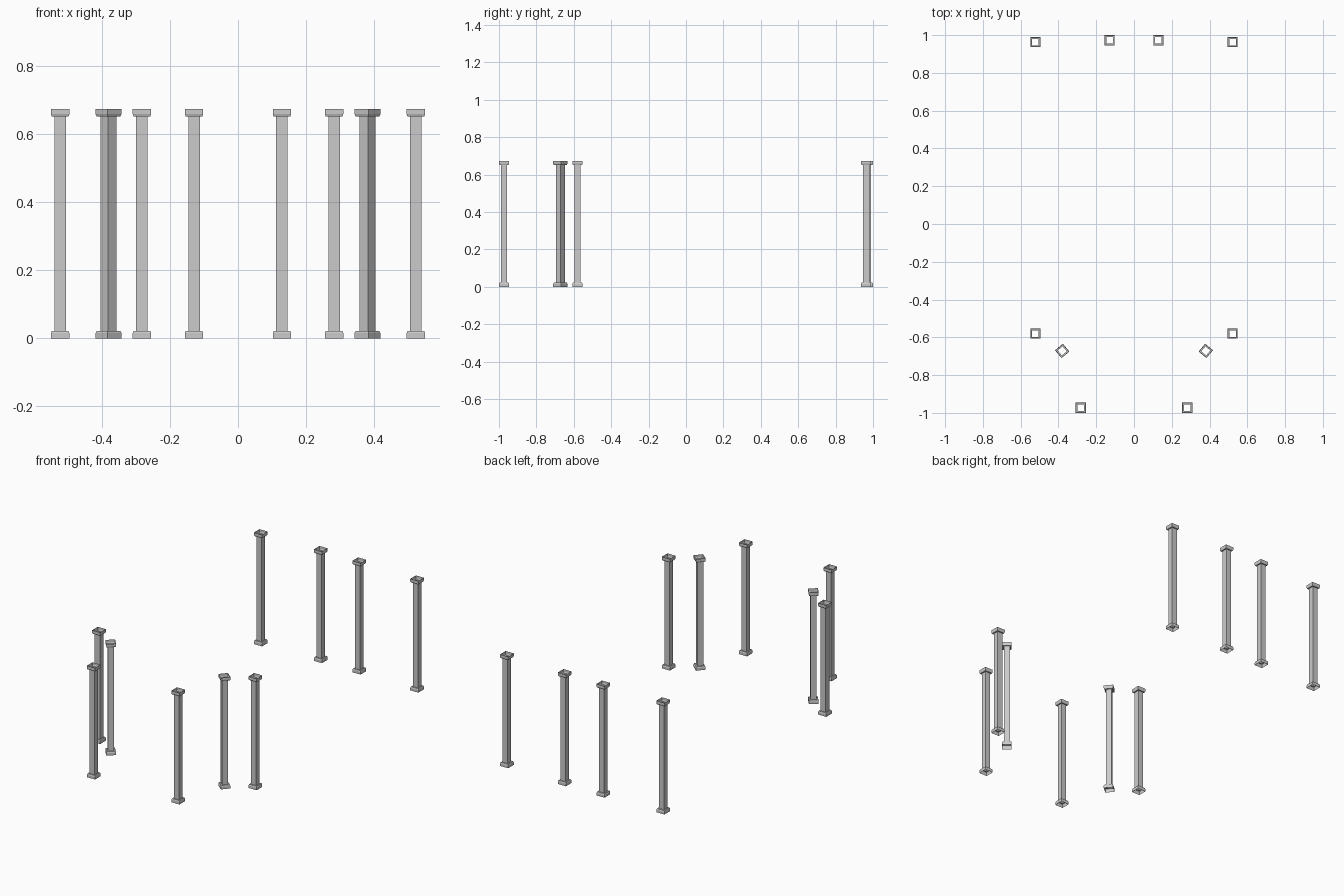
import bpy, bmesh
from math import radians

if "Cube" in bpy.data.objects:
    bpy.data.objects.remove(bpy.data.objects["Cube"])

HEIGHT = 0.673
# Half-width and height steps of the foot: plinth, chamfer, shoulder
FOOT = [(0.027, 0.0), (0.027, 0.015), (0.0245, 0.022), (0.017, 0.022)]
# The capital repeats the foot upside down
PROFILE = FOOT + [(r, HEIGHT - z) for r, z in reversed(FOOT)]

# Dark grey stone
stone = bpy.data.materials.new("dark_grey")
stone.diffuse_color = (0.55, 0.55, 0.55, 1)
stone.use_nodes = True
stone.node_tree.nodes["Principled BSDF"].inputs["Base Color"].default_value = stone.diffuse_color


def pillar_mesh():
    """Hollow square pillar, open at both ends."""
    bm = bmesh.new()
    rings = [[bm.verts.new((sx * r, sy * r, z))
              for sx, sy in ((-1, -1), (1, -1), (1, 1), (-1, 1))]
             for r, z in PROFILE]
    for low, high in zip(rings, rings[1:]):
        for i in range(4):
            j = (i + 1) % 4
            bm.faces.new((low[i], low[j], high[j], high[i]))
    mesh = bpy.data.meshes.new("pillar")
    bm.to_mesh(mesh)
    bm.free()
    mesh.materials.append(stone)
    return mesh


mesh = pillar_mesh()

# Pillars on the right half: name, x, y, turn in degrees
PILLARS = [
    ("back_outer_pillar", 0.522, 0.963, 0),
    ("back_inner_pillar", 0.129, 0.973, 0),
    ("side_pillar", 0.522, -0.58, 0),
    ("angled_pillar", 0.380, -0.672, -40),
    ("front_pillar", 0.282, -0.973, 0),
]

# Place each pillar and its mirror image
for name, x, y, turn in PILLARS:
    for side, s in (("right", 1), ("left", -1)):
        ob = bpy.data.objects.new(f"{name}_{side}", mesh)
        ob.location = (s * x, y, 0)
        ob.rotation_euler.z = radians(s * turn)
        bpy.context.collection.objects.link(ob)
